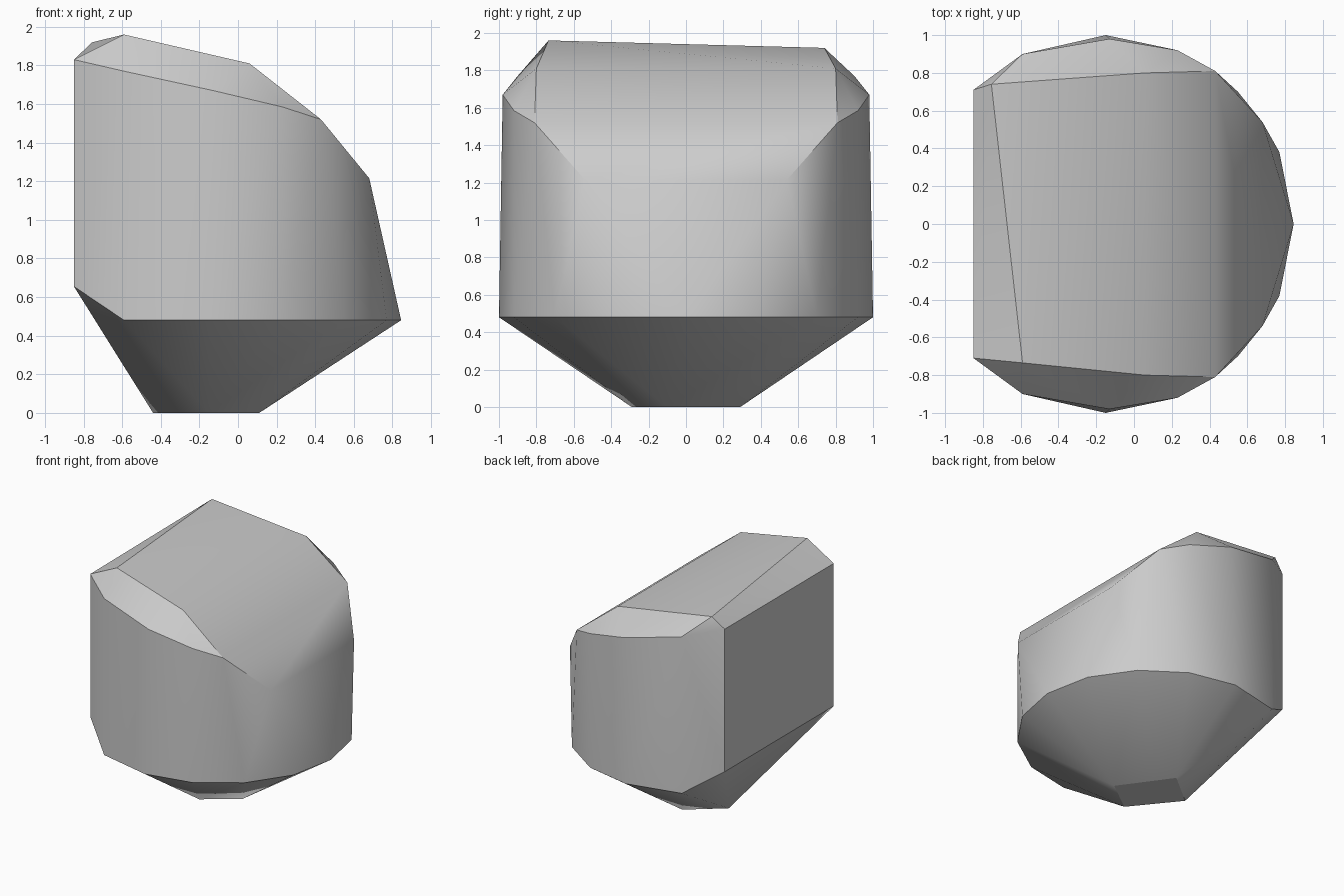
import bpy
import bmesh
import math

if "Cube" in bpy.data.objects:
    bpy.data.objects.remove(bpy.data.objects["Cube"], do_unlink=True)


def both_sides(points):
    """Repeat corner points on the front and the back."""
    return [(x, side * y, z) for x, y, z in points for side in (-1, 1)]


# Widest rim, with the raised corners of the flat end
rim = both_sides([(-0.85, 0.71, 0.655), (-0.59, 0.90, 0.48), (-0.15, 1.0, 0.48),
                  (0.23, 0.92, 0.48), (0.55, 0.70, 0.48), (0.77, 0.38, 0.48)])
rim.append((0.845, 0, 0.48))

# Upper edge of the side walls, sloping down along x
shoulder = both_sides([(-0.85, 0.71, 1.83), (-0.59, 0.90, 1.77), (-0.13, 0.98, 1.67),
                       (0.23, 0.92, 1.585), (0.43, 0.81, 1.52), (0.68, 0.54, 1.215)])

# Sloping roof, with its uneven high corners
roof = both_sides([(0.06, 0.80, 1.81)])
roof += [(-0.59, -0.735, 1.96), (-0.755, 0.74, 1.92)]

# Small foot, slightly turned
foot = [(-0.15, -0.29, 0), (0.11, -0.10, 0), (-0.17, 0.29, 0), (-0.44, 0.07, 0)]

# Wrap all corners in one convex skin
bm = bmesh.new()
for point in rim + shoulder + roof + foot:
    bm.verts.new(point)
bmesh.ops.convex_hull(bm, input=bm.verts[:])
loose = [v for v in bm.verts if not v.link_faces]
bmesh.ops.delete(bm, geom=loose, context="VERTS")
bmesh.ops.recalc_face_normals(bm, faces=bm.faces[:])

mesh = bpy.data.meshes.new("faceted_stone")
bm.to_mesh(mesh)
bm.free()
stone = bpy.data.objects.new("faceted_stone", mesh)
bpy.context.collection.objects.link(stone)

# Plain grey colour
grey = bpy.data.materials.new("light_grey")
grey.use_nodes = True
colour = (0.6, 0.6, 0.6, 1)
grey.diffuse_color = colour
grey.node_tree.nodes["Principled BSDF"].inputs["Base Color"].default_value = colour
mesh.materials.append(grey)

# Soft walls and roof, crisp rims
bpy.ops.object.select_all(action="DESELECT")
stone.select_set(True)
bpy.context.view_layer.objects.active = stone
bpy.ops.object.shade_smooth_by_angle(angle=math.radians(30))
